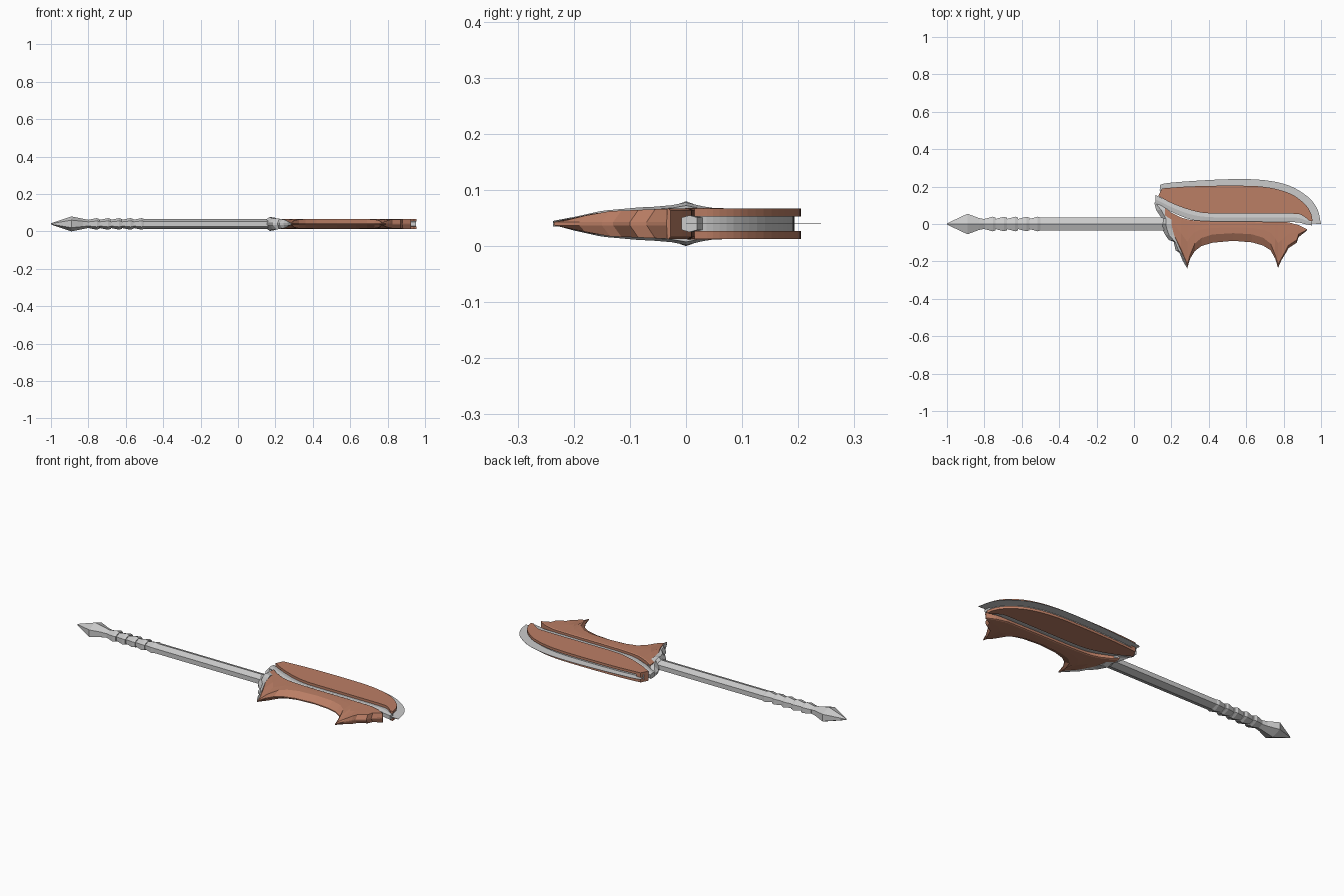
import bpy, bmesh
from mathutils import Vector

if "Cube" in bpy.data.objects:
    bpy.data.objects.remove(bpy.data.objects["Cube"])

MID = 0.04  # the axe is symmetric about this height
copper = bpy.data.materials.new("copper")
copper.diffuse_color = (0.50, 0.21, 0.13, 1)
copper.use_nodes = True
copper.node_tree.nodes["Principled BSDF"].inputs["Base Color"].default_value = copper.diffuse_color


def make(name, verts, faces, mat=None):
    me = bpy.data.meshes.new(name)
    me.from_pydata(verts, [], faces)
    bm = bmesh.new()
    bm.from_mesh(me)
    bmesh.ops.remove_doubles(bm, verts=bm.verts, dist=1e-5)
    bmesh.ops.recalc_face_normals(bm, faces=bm.faces)
    bm.to_mesh(me)
    bm.free()
    ob = bpy.data.objects.new(name, me)
    bpy.context.collection.objects.link(ob)
    if mat:
        me.materials.append(mat)
    return ob


def spline(pts, n=4):
    """Smooth a short list of points (any columns) by Catmull-Rom."""
    p = [Vector(q) for q in pts]
    p = [p[0] * 2 - p[1]] + p + [p[-1] * 2 - p[-2]]
    out = []
    for a, b, c, d in zip(p, p[1:], p[2:], p[3:]):
        for k in range(n):
            t = k / n
            out.append(0.5 * (2 * b + (c - a) * t + (2 * a - 5 * b + 4 * c - d) * t * t
                              + (3 * b - a - 3 * c + d) * t ** 3))
    return out + [p[-2]]


def plate(name, outline, z0, z1, mat=None):
    n = len(outline)
    v = [(q[0], q[1], z) for z in (z0, z1) for q in outline]
    f = [list(range(n)), list(range(n, 2 * n))]
    f += [(i, (i + 1) % n, n + (i + 1) % n, n + i) for i in range(n)]
    return make(name, v, f, mat)


def relief(name, rows, mat=None):
    """Closed body from rows of (x, y, half thickness), mirrored about MID."""
    m, n = len(rows), len(rows[0])
    v = [(x, y, MID + s * h) for s in (1, -1) for r in rows for x, y, h in r]
    k = m * n
    f = []
    for i in range(m - 1):
        for j in range(n - 1):
            q = [i * n + j, i * n + j + 1, (i + 1) * n + j + 1, (i + 1) * n + j]
            f += [q, [a + k for a in reversed(q)]]
    rim = ([j for j in range(n)] + [i * n + n - 1 for i in range(1, m)]
           + [(m - 1) * n + j for j in range(n - 2, -1, -1)] + [i * n for i in range(m - 2, 0, -1)])
    f += [(a, b, b + k, a + k) for a, b in zip(rim, rim[1:] + rim[:1])]
    return make(name, v, f, mat)


def hex_rod(name, stations):
    """Six-sided rod along x from (x, y radius, z radius), ridge on top."""
    shape = [(0, 1), (1, .5), (1, -.5), (0, -1), (-1, -.5), (-1, .5)]
    v = [(x, a * ry, MID + b * rz) for x, ry, rz in stations for a, b in shape]
    f = [(i * 6 + j, i * 6 + (j + 1) % 6, i * 6 + 6 + (j + 1) % 6, i * 6 + 6 + j)
         for i in range(len(stations) - 1) for j in range(6)]
    e = len(v)
    f += [tuple(range(6)), tuple(range(e - 6, e))]
    return make(name, v, f)


# Shaft, stepped grip and pointed pommel
hex_rod("shaft", [(-0.52, .035, .026), (0.19, .035, .026)])
grip = []
for i in range(5):
    x = -0.80 + 0.06 * i
    grip += [(x, .027, .022), (x + 0.045, .039, .031), (x + 0.06, .034, .026)]
hex_rod("grip", grip)
hex_rod("pommel", [(-1, .003, .003), (-0.96, .022, .017), (-0.89, .055, .04),
                   (-0.83, .032, .028), (-0.79, .024, .02)])

# Upper blade: two copper cheeks around a recessed grey core
arc = spline([(.15, .19), (.3, .201), (.53, .205), (.7, .198), (.83, .165),
              (.91, .11), (.945, .06), (.955, .015)])
under = spline([(.94, .015), (.9, .045), (.85, .055), (.6, .056), (.4, .057),
                (.3, .075), (.2, .112), (.13, .15)])
cheek = arc + under
plate("upper_cheek_top", cheek, .053, .067, copper)
plate("upper_cheek_bottom", cheek, .013, .027, copper)
plate("blade_end_block", [(.13, .15), (.15, .19), (.175, .192), (.175, .128)], .02, .06, copper)
core = [(x - .012, y - .012) for x, y in arc] + [(x - .004, y + .008) for x, y in under[:-3]]
plate("blade_core", core, .026, .054)

# Thin cutting edge
edge = spline([(.14, .19), (.152, .214), (.3, .229), (.53, .24), (.7, .234), (.83, .205),
               (.93, .145), (.98, .08), (1.0, 0)])
inner = [(x - .015, y - .012) for x, y in reversed(arc)]
plate("cutting_edge", edge + inner, MID - .0006, MID + .0006)

# Grey rail running in the channel between the two copper halves
rail = spline([(.115, .11, .155), (.2, .065, .115), (.3, .025, .08), (.4, .012, .062),
               (.6, .01, .06), (.85, .01, .06), (.91, 0, .045), (.953, -.008, .02)])
relief("channel_rail", [[(x, a, .011), (x, (a + b) / 2, .015), (x, b, .011)] for x, a, b in rail])

# Lower copper body: x, top edge, shoulder, sharp inner edge
body = [(.165, .085, .03, .0), (.2, .06, -.03, -.06), (.25, .035, -.13, -.155),
        (.285, .025, -.215, -.235), (.30, .022, -.165, -.185), (.325, .019, -.105, -.145),
        (.36, .017, -.075, -.118), (.42, .014, -.056, -.1), (.53, .013, -.049, -.09),
        (.63, .013, -.055, -.098), (.69, .012, -.073, -.115), (.73, .012, -.105, -.14),
        (.755, .011, -.165, -.185), (.77, .011, -.215, -.235), (.79, .011, -.18, -.19),
        (.815, .01, -.135, -.15), (.825, .009, -.115, -.13), (.87, -.003, -.085, -.1),
        (.88, -.006, -.055, -.07), (.925, -.028, -.031, -.035)]


def half(y):
    return .028 + .04 * min(y, 0) if y > -.15 else .022 * (y + .237) / .087


relief("lower_body", [[(x, t, .024), (x, t - .006, .027), (x, (t + s) / 2, half((t + s) / 2)),
                       (x, s, half(s)), (x, b, .003)] for x, t, s, b in body], copper)

# Grey jagged guard: y, outer edge, ridge, inner edge, ridge half thickness
guard = [(.115, .108, .113, .118, .008), (.075, .118, .145, .185, .024), (.03, .148, .17, .2, .031),
         (0, .125, .17, .2, .038), (-.025, .15, .175, .205, .033), (-.06, .168, .188, .215, .03),
         (-.085, .186, .21, .225, .029), (-.095, .212, .22, .23, .028),
         (-.14, .222, .238, .25, .024), (-.155, .244, .25, .256, .022),
         (-.2, .262, .27, .276, .012), (-.237, .284, .285, .287, .002)]
relief("guard", [[(a, y, .005), (b, y, h), (c, y, h * .85)] for y, a, b, c, h in guard])
